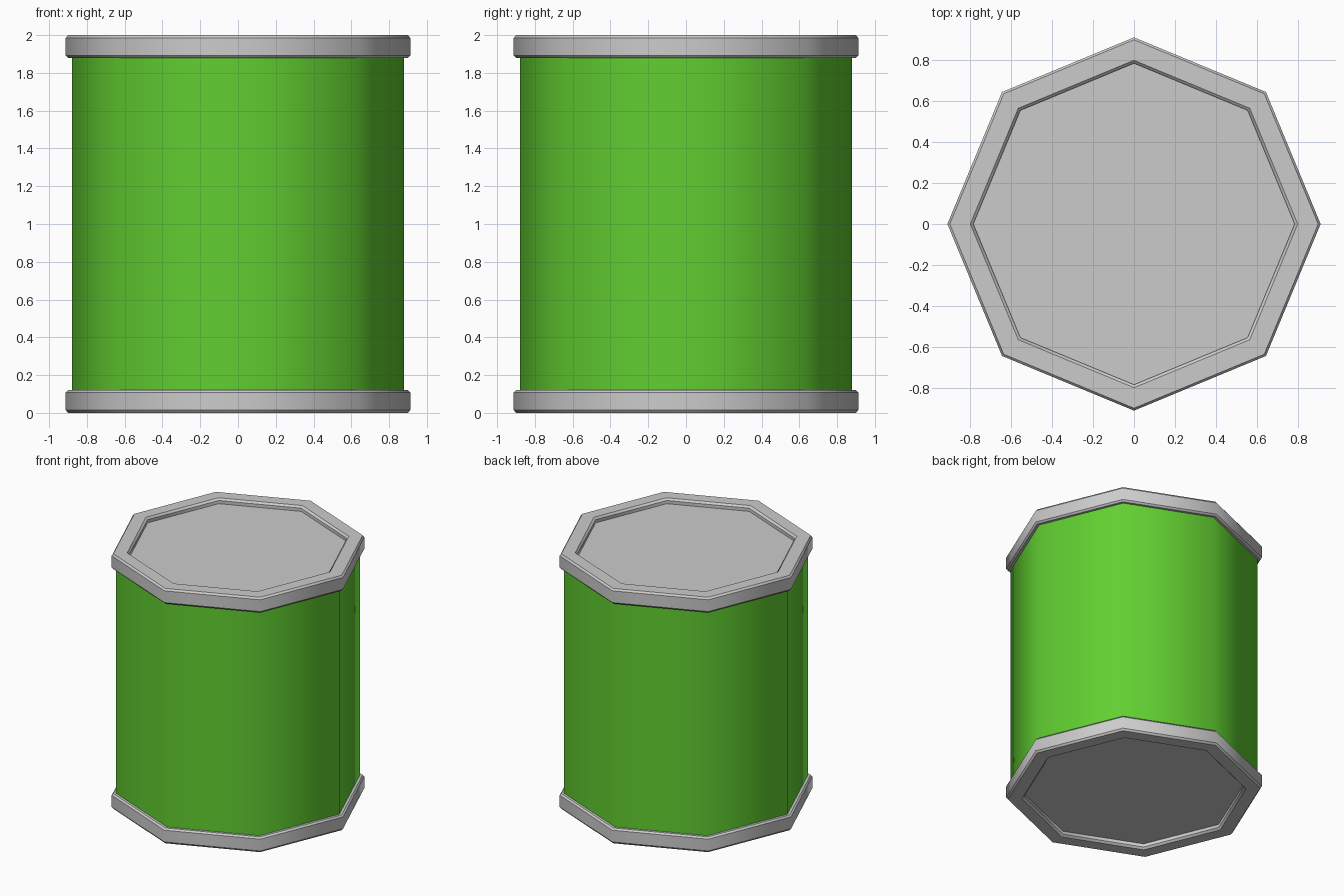
import bpy, bmesh, math

if "Cube" in bpy.data.objects:
    bpy.data.objects.remove(bpy.data.objects["Cube"])

SIDES = 8


def lathe(name, profile):
    """Spin a (radius, z) profile into an octagonal solid; ends are capped."""
    bm = bmesh.new()
    rings = []
    for r, z in profile:
        rings.append([bm.verts.new((r * math.cos(i * math.tau / SIDES),
                                    r * math.sin(i * math.tau / SIDES), z))
                      for i in range(SIDES)])
    for a, b in zip(rings, rings[1:]):
        for i in range(SIDES):
            j = (i + 1) % SIDES
            bm.faces.new((a[i], a[j], b[j], b[i]))
    bm.faces.new(rings[0])
    bm.faces.new(rings[-1])
    bmesh.ops.recalc_face_normals(bm, faces=bm.faces)
    # smooth around the drum, crisp along every horizontal ring
    for f in bm.faces:
        f.smooth = True
    for e in bm.edges:
        if abs(e.verts[0].co.z - e.verts[1].co.z) < 1e-5:
            e.smooth = False
    mesh = bpy.data.meshes.new(name)
    bm.to_mesh(mesh)
    bm.free()
    obj = bpy.data.objects.new(name, mesh)
    bpy.context.collection.objects.link(obj)
    return obj


# green drum wall
body = lathe("drum_body", [(0.88, 0.06), (0.88, 1.94)])
green = bpy.data.materials.new("green_paint")
green.diffuse_color = (0.12, 0.62, 0.03, 1)
green.use_nodes = True
green.node_tree.nodes["Principled BSDF"].inputs["Base Color"].default_value = green.diffuse_color
body.data.materials.append(green)

# chamfered end caps with a recessed panel, mirrored top and bottom
cap = [(0.90, 1.88), (0.912, 1.893), (0.912, 1.985), (0.90, 2.0),
       (0.80, 2.0), (0.785, 1.985), (0.785, 1.96)]
lathe("top_cap", cap)
lathe("bottom_cap", [(r, 2.0 - z) for r, z in cap])
